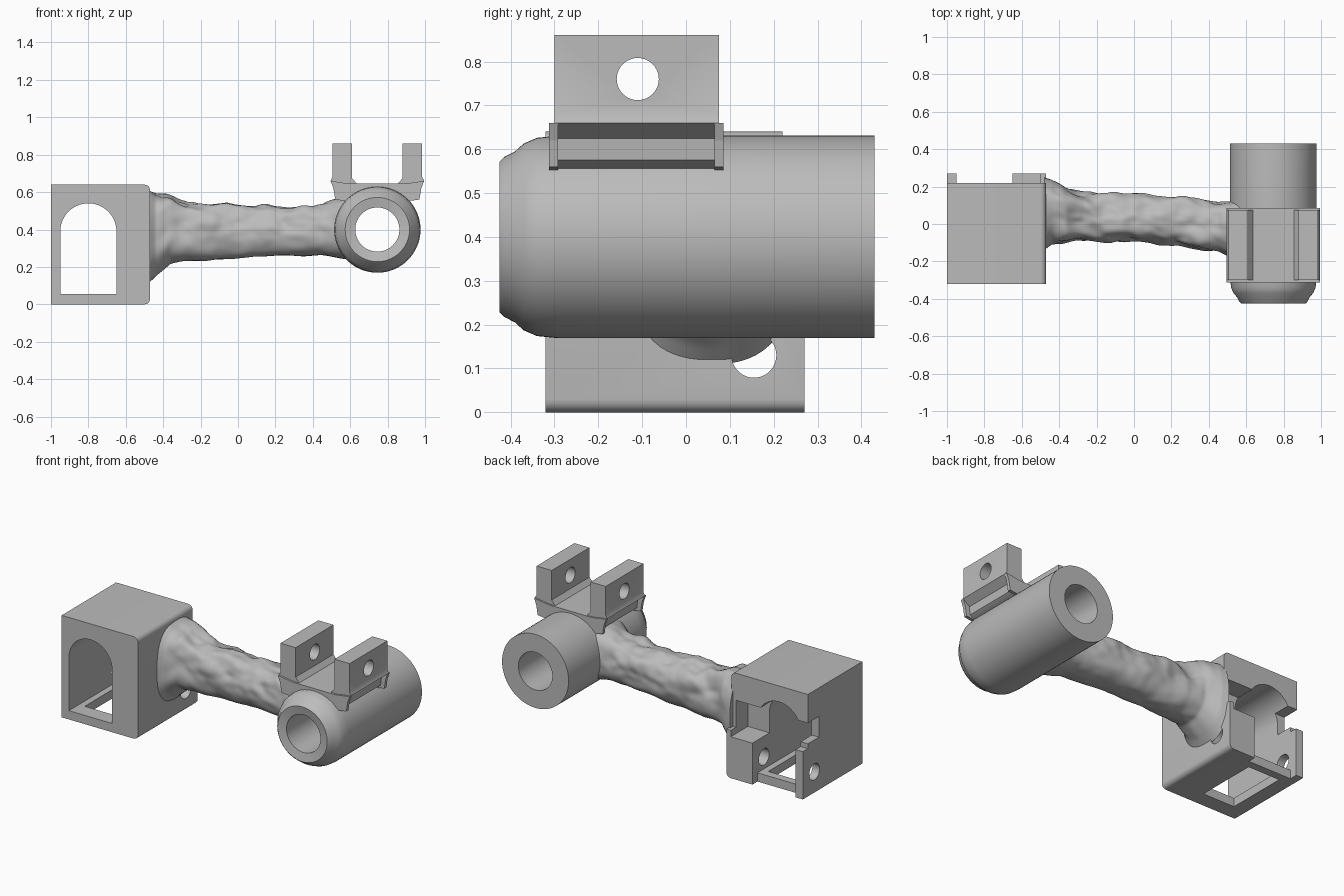
import bpy, bmesh, math
from mathutils import Matrix, Vector, noise

cube = bpy.data.objects.get("Cube")
if cube:
    bpy.data.objects.remove(cube, do_unlink=True)

grey = bpy.data.materials.new("plain grey")
grey.use_nodes = True
colour = (0.5, 0.5, 0.5, 1)
grey.diffuse_color = colour
grey.node_tree.nodes["Principled BSDF"].inputs["Base Color"].default_value = colour


def finish(name, bm):
    bmesh.ops.recalc_face_normals(bm, faces=bm.faces)
    mesh = bpy.data.meshes.new(name)
    bm.to_mesh(mesh)
    bm.free()
    mesh.materials.append(grey)
    obj = bpy.data.objects.new(name, mesh)
    bpy.context.collection.objects.link(obj)
    return obj


def prism(name, outline, y0, y1):
    """Extrude an x-z outline along y."""
    bm = bmesh.new()
    face = bm.faces.new([bm.verts.new((x, y0, z)) for x, z in outline])
    new = bmesh.ops.extrude_face_region(bm, geom=[face])["geom"]
    bmesh.ops.translate(bm, vec=(0, y1 - y0, 0),
                        verts=[v for v in new if isinstance(v, bmesh.types.BMVert)])
    return finish(name, bm)


def box(name, x0, x1, y0, y1, z0, z1):
    return prism(name, [(x0, z0), (x1, z0), (x1, z1), (x0, z1)], y0, y1)


def rod_x(name, x0, x1, y, z, radius):
    bm = bmesh.new()
    bmesh.ops.create_cone(bm, cap_ends=True, segments=40, radius1=radius,
                          radius2=radius, depth=x1 - x0,
                          matrix=Matrix.Translation(((x0 + x1) / 2, y, z))
                          @ Matrix.Rotation(math.pi / 2, 4, "Y"))
    return finish(name, bm)


def arc(cx, cz, r, start, end, steps):
    angles = [math.radians(start + (end - start) * i / steps) for i in range(steps + 1)]
    return [(cx + r * math.cos(a), cz + r * math.sin(a)) for a in angles]


def select(obj):
    bpy.ops.object.select_all(action="DESELECT")
    obj.select_set(True)
    bpy.context.view_layer.objects.active = obj


def cut(obj, *cutters):
    for cutter in cutters:
        cutter.hide_render = True
        mod = obj.modifiers.new("cut", "BOOLEAN")
        mod.operation, mod.solver, mod.object = "DIFFERENCE", "EXACT", cutter
        select(obj)
        bpy.ops.object.modifier_apply(modifier=mod.name)
        bpy.data.objects.remove(cutter, do_unlink=True)


def smooth(obj, degrees=35):
    select(obj)
    bpy.ops.object.shade_smooth_by_angle(angle=math.radians(degrees))


# Housing: block rounded on its inner edges, with an arched tunnel
shell = [(-1, 0)] + arc(-0.5, 0.03, 0.03, -90, 0, 5) \
    + arc(-0.5, 0.61, 0.03, 0, 90, 5) + [(-1, 0.64)]
housing = prism("housing", shell, -0.32, 0.27)
arch = [(-0.95, 0.055), (-0.65, 0.055)] + arc(-0.8, 0.39, 0.15, 0, 180, 24)
cut(housing,
    prism("arch_cutter", arch, -0.5, 0.5),
    box("upper_back_cutter", -1.1, -0.4, 0.22, 0.4, 0.3, 0.8),
    box("middle_back_cutter", -0.95, -0.65, 0.22, 0.4, -0.1, 0.4),
    box("outer_notch_cutter", -1.1, -0.9, 0.11, 0.4, 0.33, 0.46),
    box("inner_notch_cutter", -0.7, -0.5, 0.1, 0.4, 0.26, 0.47),
    box("floor_cutter", -0.91, -0.69, -0.22, 0.17, -0.1, 0.1),
    rod_x("pin_cutter", -1.2, -0.3, 0.155, 0.13, 0.051))
smooth(housing)

# Sleeve: lathed tube with a stepped, rounded front lip
sleeve_profile = [(0.118, -0.415), (0.172, -0.425), (0.182, -0.415), (0.195, -0.39),
                  (0.213, -0.37), (0.226, -0.34), (0.231, -0.29), (0.231, 0.43),
                  (0.118, 0.43)]
bm = bmesh.new()
count = 64
rings = []
for i in range(count):
    a = math.tau * i / count
    rings.append([bm.verts.new((0.745 + r * math.cos(a), y, 0.4 + r * math.sin(a)))
                  for r, y in sleeve_profile])
for i in range(count):
    a, b = rings[i], rings[(i + 1) % count]
    for j in range(len(a)):
        k = (j + 1) % len(a)
        bm.faces.new((a[j], a[k], b[k], b[j]))
smooth(finish("sleeve", bm))

# Clevis bracket: one half outline, mirrored about the sleeve axis
half = [(0.11, 0.645), (0.135, 0.675), (0.135, 0.86), (0.24, 0.86),
        (0.24, 0.68), (0.25, 0.66), (0.205, 0.625), (0.2, 0.575), (0.16, 0.55)]
outline = [(0.745 + x, z) for x, z in half] + [(0.745 - x, z) for x, z in reversed(half)]
bracket = prism("clevis_bracket", outline, -0.3, 0.075)
cut(bracket, rod_x("bolt_cutter", 0.3, 1.2, -0.11, 0.76, 0.048))
smooth(bracket)
flange = [(0.15, 0.645), (0.25, 0.66), (0.235, 0.62), (0.225, 0.56), (0.15, 0.55)]
for name, y0 in (("front_flange", -0.312), ("back_flange", 0.065)):
    prism(name, [(0.745 + x, z) for x, z in flange]
          + [(0.745 - x, z) for x, z in reversed(flange)], y0, y0 + 0.02)

# Arm: organic strut; each station is x, y low, y high, z low, z high
stations = [(-0.48, -0.14, 0.25, 0.11, 0.61), (-0.44, -0.11, 0.24, 0.15, 0.60),
            (-0.36, -0.10, 0.19, 0.22, 0.58), (-0.27, -0.09, 0.17, 0.23, 0.54),
            (-0.1, -0.09, 0.16, 0.24, 0.54), (0.1, -0.10, 0.15, 0.255, 0.52),
            (0.3, -0.13, 0.14, 0.26, 0.53), (0.45, -0.15, 0.12, 0.26, 0.53),
            (0.52, -0.18, 0.12, 0.25, 0.56), (0.59, -0.21, 0.15, 0.24, 0.58)]


def station(x):
    for a, b in zip(stations, stations[1:]):
        if x <= b[0] + 1e-6:
            t = (x - a[0]) / (b[0] - a[0])
            return [p + (q - p) * t for p, q in zip(a[1:], b[1:])]


bm = bmesh.new()
length, around = 110, 72
rings = []
for i in range(length + 1):
    x = -0.48 + 1.07 * i / length
    y0, y1, z0, z1 = station(x)
    fade = min(1, i / 10, (length - i) / 14)
    ring = []
    for j in range(around):
        a = math.tau * j / around
        c, s = math.cos(a), math.sin(a)
        p = Vector((x * 7, c * 1.4, s * 1.4))
        rough = 0.3 + 0.7 * max(0, min(1, s + 0.6))
        bump = noise.noise(p) * 0.7 + noise.noise(p * 2.1) * 0.3 - 0.05
        swell = 1 + 0.26 * fade * rough * bump
        squash = (abs(c) ** 2.6 + abs(s) ** 2.6) ** (-1 / 2.6)
        ring.append(bm.verts.new((x, (y0 + y1) / 2 + (y1 - y0) / 2 * c * squash * swell,
                                  (z0 + z1) / 2 + (z1 - z0) / 2 * s * squash * swell)))
    rings.append(ring)
for a, b in zip(rings, rings[1:]):
    for j in range(around):
        k = (j + 1) % around
        bm.faces.new((a[j], a[k], b[k], b[j]))
bm.faces.new(rings[0])
bm.faces.new(rings[-1])
smooth(finish("arm", bm), 60)
